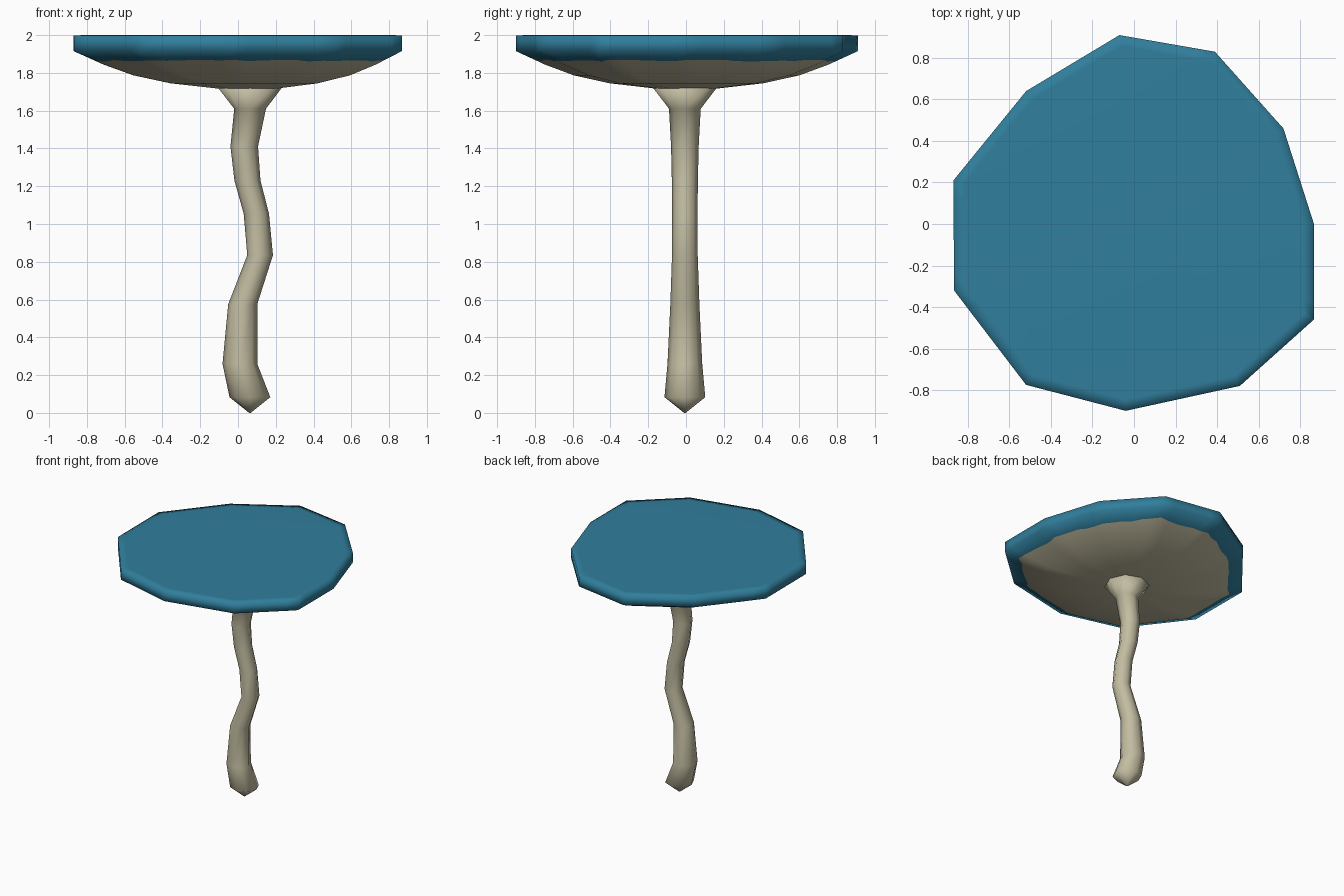
import bpy, bmesh, math, random
from mathutils import Vector

if "Cube" in bpy.data.objects:
    bpy.data.objects.remove(bpy.data.objects["Cube"])

random.seed(4)


def material(name, rgb):
    m = bpy.data.materials.new(name)
    m.diffuse_color = (*rgb, 1)
    m.use_nodes = True
    m.node_tree.nodes["Principled BSDF"].inputs["Base Color"].default_value = m.diffuse_color
    return m


blue = material("cap blue", (0.03, 0.21, 0.335))
cream = material("stem cream", (0.54, 0.505, 0.355))


def skin(name, rings, mats, rule):
    """Bridge a list of rings, close both ends, colour by band index."""
    bm = bmesh.new()
    vs = [[bm.verts.new(p) for p in ring] for ring in rings]
    n = len(rings[0])
    for b in range(len(vs) - 1):
        for i in range(n):
            j = (i + 1) % n
            f = bm.faces.new((vs[b][i], vs[b][j], vs[b + 1][j], vs[b + 1][i]))
            f.material_index = rule(b)
    bm.faces.new(vs[0]).material_index = rule(-1)
    bm.faces.new(vs[-1]).material_index = rule(len(vs))
    bmesh.ops.recalc_face_normals(bm, faces=bm.faces)
    for f in bm.faces:
        f.smooth = True
    me = bpy.data.meshes.new(name)
    bm.to_mesh(me)
    bm.free()
    for m in mats:
        me.materials.append(m)
    ob = bpy.data.objects.new(name, me)
    bpy.context.collection.objects.link(ob)
    return ob


# Cap: irregular eleven-sided outline, each side split for the ragged colour edge
outline = [(-0.07, 0.91), (0.39, 0.83), (0.72, 0.46), (0.867, 0.0),
           (0.867, -0.46), (0.51, -0.78), (-0.04, -0.90), (-0.52, -0.775),
           (-0.867, -0.32), (-0.87, 0.21), (-0.52, 0.64)]
SPLIT = 6
edge = []
for i, p in enumerate(outline):
    a, b = Vector(p), Vector(outline[(i + 1) % len(outline)])
    edge += [a.lerp(b, k / SPLIT) for k in range(SPLIT)]

# (scale of the outline, height) from the flat top round to the underside
profile = [(0.94, 2.0), (1.0, 1.998), (1.0, 1.915), (0.88, 1.865),
           (0.83, 1.844), (0.66, 1.787), (0.45, 1.745), (0.19, 1.718)]
RAGGED = 3
hub = Vector((0.06, 0.0))
cap_rings = []
for k, (s, z) in enumerate(profile):
    ring = []
    for p in edge:
        d = random.uniform(-0.012, 0.012) if k == RAGGED else 0
        q = p * (s + d) + hub * (1 - s - d)
        ring.append((q.x, q.y, z + d * 0.42))
    cap_rings.append(ring)
skin("mushroom_cap", cap_rings, [blue, cream], lambda b: 1 if b >= RAGGED else 0)

# Stem: wavy path of (centre x, height, radius), flared into the cap
path = [(0.063, 0.0, 0.004), (0.063, 0.083, 0.108), (0.01, 0.26, 0.092),
        (0.025, 0.575, 0.077), (0.117, 0.835, 0.068), (0.097, 1.055, 0.067),
        (0.05, 1.23, 0.069), (0.033, 1.41, 0.073), (0.064, 1.61, 0.084),
        (0.063, 1.72, 0.168)]
SIDES = 8
stem_rings = [[(x + r * math.cos(2 * math.pi * i / SIDES),
                -0.006 + r * math.sin(2 * math.pi * i / SIDES), z)
               for i in range(SIDES)] for x, z, r in path]
skin("mushroom_stem", stem_rings, [cream], lambda b: 0)
